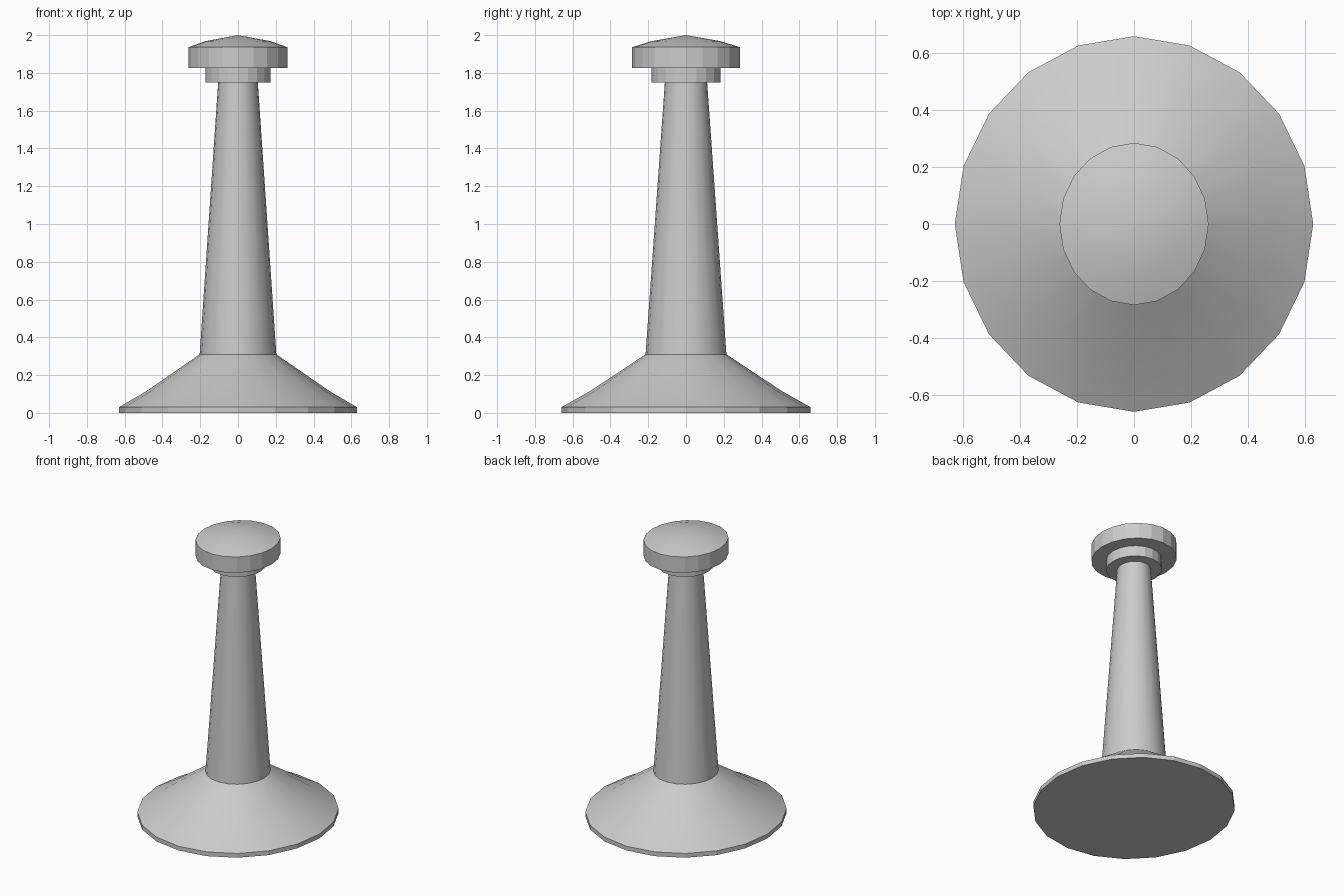
import bpy, bmesh, math

if "Cube" in bpy.data.objects:
    bpy.data.objects.remove(bpy.data.objects["Cube"])

SIDES = 20


def lathe(name, profile, smooth_bands=()):
    """Closed elliptical turning from (rx, ry, z) rings, bottom to top."""
    bm = bmesh.new()
    rings = []
    for rx, ry, z in profile:
        if rx == 0:
            rings.append([bm.verts.new((0, 0, z))])
        else:
            rings.append([bm.verts.new((rx * math.cos(a), ry * math.sin(a), z))
                          for a in (math.tau * i / SIDES for i in range(SIDES))])
    for band, (low, high) in enumerate(zip(rings, rings[1:])):
        for i in range(SIDES):
            j = (i + 1) % SIDES
            if len(high) == 1:
                f = bm.faces.new((low[i], low[j], high[0]))
            else:
                f = bm.faces.new((low[i], low[j], high[j], high[i]))
            f.smooth = band in smooth_bands
    bm.faces.new(rings[0][::-1])
    if len(rings[-1]) > 1:
        bm.faces.new(rings[-1])
    # keep rims crisp where the profile turns sharply
    for e in bm.edges:
        if len(e.link_faces) == 2 and e.calc_face_angle() > math.radians(30):
            e.smooth = False
    mesh = bpy.data.meshes.new(name)
    bm.to_mesh(mesh)
    bm.free()
    obj = bpy.data.objects.new(name, mesh)
    bpy.context.collection.objects.link(obj)
    return obj


# flared foot with a thin rim
lathe("base", [(0.63, 0.66, 0), (0.63, 0.66, 0.03),
               (0.485, 0.508, 0.115), (0.203, 0.214, 0.31)], (1, 2))

# tapered stem
lathe("stem", [(0.203, 0.214, 0.31), (0.105, 0.112, 1.75)], (0,))

# collar under the cap
lathe("collar", [(0.173, 0.182, 1.75), (0.173, 0.182, 1.825)])

# cap with a shallow domed top
lathe("cap", [(0.262, 0.285, 1.825), (0.262, 0.285, 1.936),
              (0.172, 0.182, 1.968), (0, 0, 2.0)], (1, 2))
